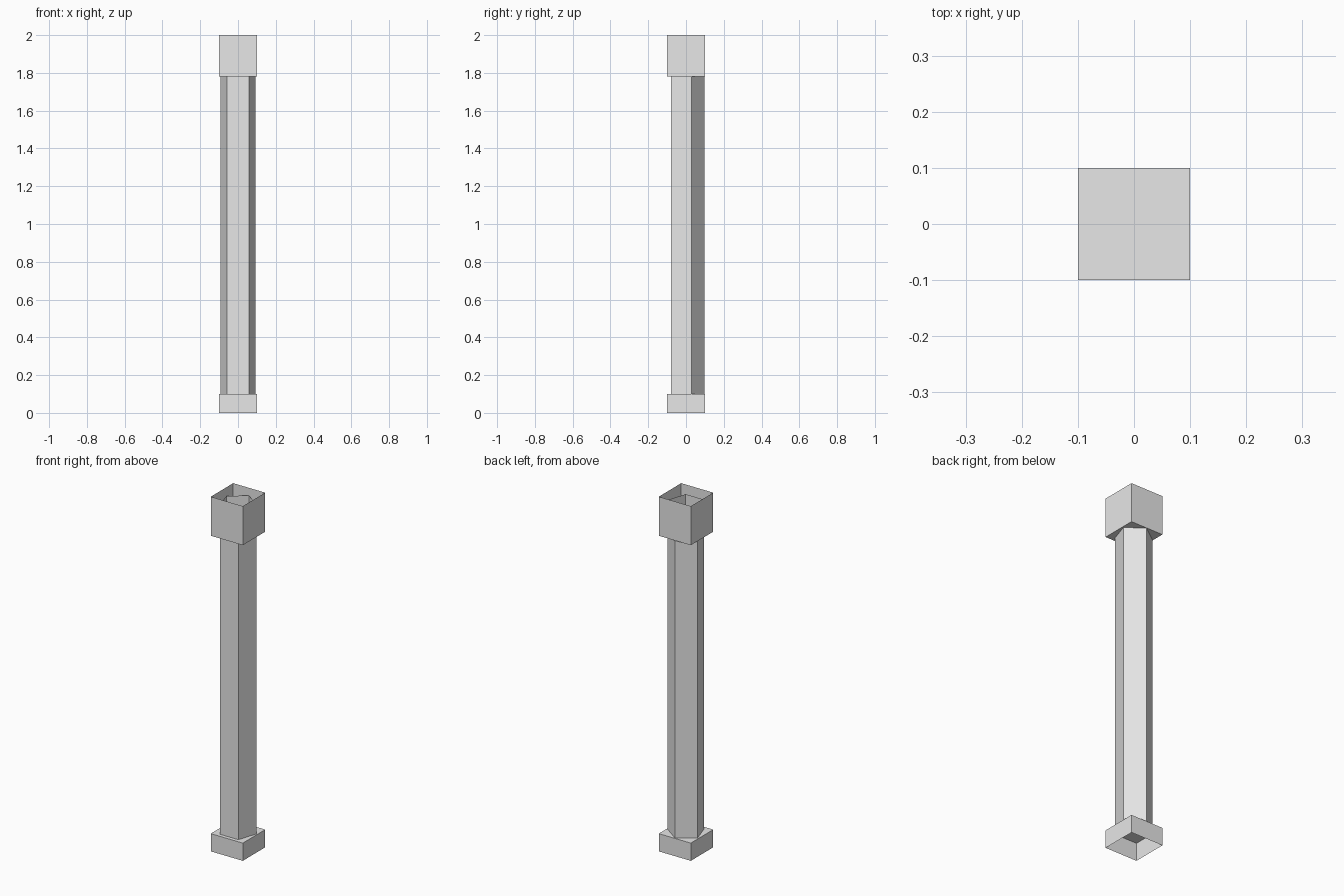
import bpy, bmesh
from mathutils import Matrix
from math import pi

cube = bpy.data.objects.get("Cube")
if cube:
    bpy.data.objects.remove(cube, do_unlink=True)

GREY = (0.8, 0.8, 0.8, 1.0)
mat = bpy.data.materials.new("light grey")
mat.use_nodes = True
mat.diffuse_color = GREY
mat.node_tree.nodes["Principled BSDF"].inputs["Base Color"].default_value = GREY


def tube(name, sides, radius, z0, z1, turn, open_ends):
    """Thin-walled upright prism; open_ends lists -1 (bottom) and/or 1 (top)."""
    bm = bmesh.new()
    bmesh.ops.create_cone(bm, cap_ends=True, segments=sides, radius1=radius,
                          radius2=radius, depth=z1 - z0,
                          matrix=Matrix.Translation((0, 0, (z0 + z1) / 2))
                          @ Matrix.Rotation(turn, 4, 'Z'))
    bm.normal_update()
    ends = [f for f in bm.faces if round(f.normal.z) in open_ends and abs(f.normal.z) > 0.9]
    bmesh.ops.delete(bm, geom=ends, context='FACES_ONLY')
    mesh = bpy.data.meshes.new(name)
    bm.to_mesh(mesh)
    bm.free()
    mesh.materials.append(mat)
    obj = bpy.data.objects.new(name, mesh)
    bpy.context.collection.objects.link(obj)
    return obj


HALF_DIAGONAL = 0.1 * 2 ** 0.5

# Square foot, hollow underneath
tube("base", 4, HALF_DIAGONAL, 0, 0.1, pi / 4, [-1])
# Five-sided hollow shaft with one corner to the back, reaching up into the capital
tube("shaft", 5, 0.098, 0.1, 1.957, 0, [-1, 1])
# Square capital, open on top
tube("capital", 4, HALF_DIAGONAL, 1.78, 2, pi / 4, [1])
